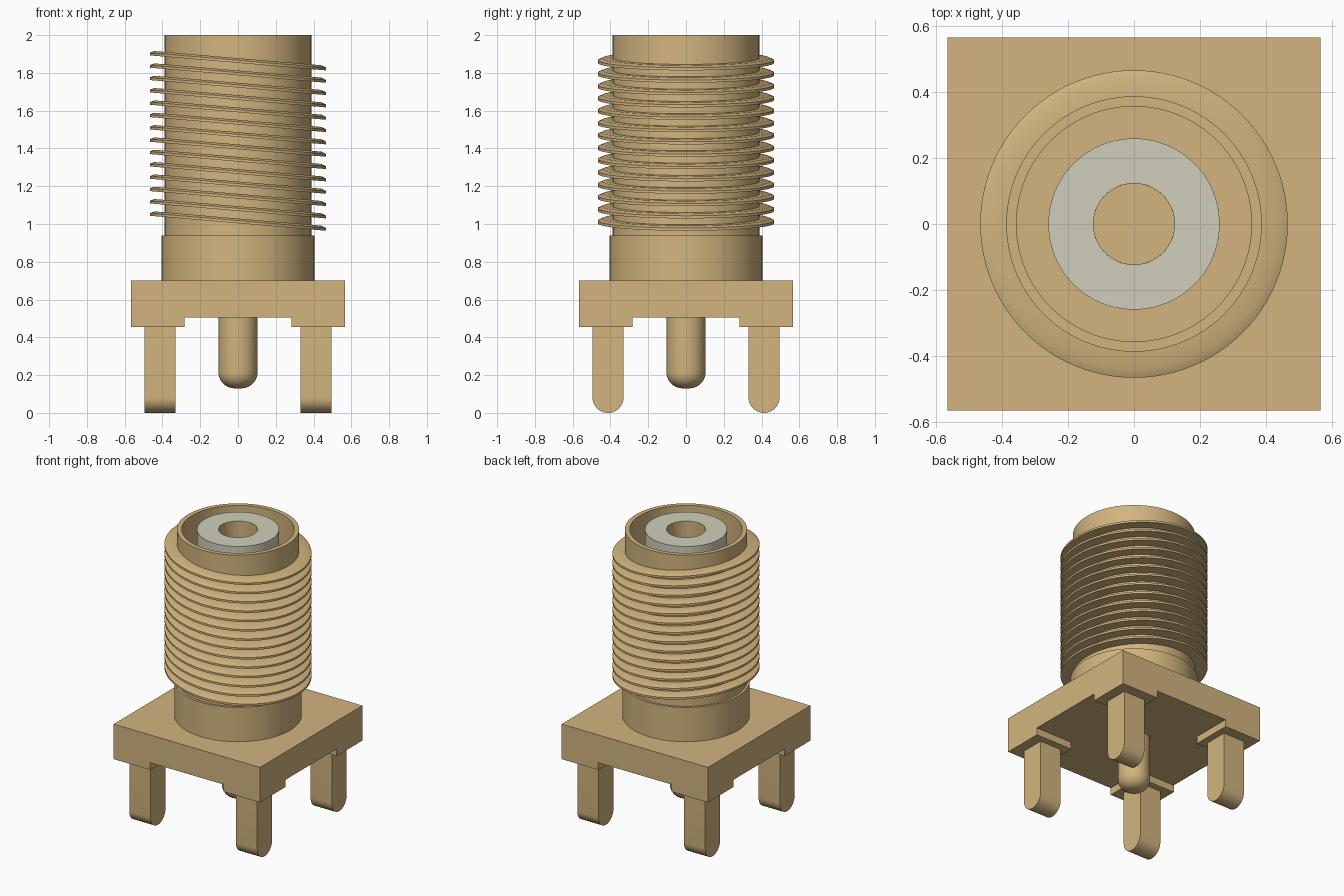
import bpy, bmesh, math
from mathutils import Vector

cube = bpy.data.objects.get("Cube")
if cube:
    bpy.data.objects.remove(cube, do_unlink=True)


def material(name, rgb):
    m = bpy.data.materials.new(name)
    m.use_nodes = True
    m.diffuse_color = (*rgb, 1)
    bsdf = m.node_tree.nodes["Principled BSDF"]
    bsdf.inputs["Base Color"].default_value = (*rgb, 1)
    bsdf.inputs["Roughness"].default_value = 0.6
    return m


GOLD = material("pale gold", (0.645, 0.462, 0.212))
CREAM = material("off white insulator", (0.63, 0.625, 0.50))


def finish(name, bm, mat, smooth=True):
    bmesh.ops.recalc_face_normals(bm, faces=bm.faces)
    me = bpy.data.meshes.new(name)
    bm.to_mesh(me)
    bm.free()
    me.materials.append(mat)
    ob = bpy.data.objects.new(name, me)
    bpy.context.collection.objects.link(ob)
    if smooth:
        bpy.ops.object.select_all(action='DESELECT')
        ob.select_set(True)
        bpy.context.view_layer.objects.active = ob
        bpy.ops.object.shade_smooth_by_angle(angle=math.radians(30))
    return ob


def revolve(profile, closed=False, steps=96):
    """Spin (radius, z) points about the z axis."""
    bm = bmesh.new()
    verts = [bm.verts.new((r, 0, z)) for r, z in profile]
    pairs = list(zip(verts, verts[1:]))
    if closed:
        pairs.append((verts[-1], verts[0]))
    edges = [bm.edges.new(p) for p in pairs]
    bmesh.ops.spin(bm, geom=verts + edges, cent=(0, 0, 0), axis=(0, 0, 1),
                   angle=math.tau, steps=steps, use_merge=True)
    bmesh.ops.remove_doubles(bm, verts=bm.verts, dist=1e-5)
    return bm


# Square base with four raised corner pads underneath
HALF, PAD = 0.567, 0.283
bm = bmesh.new()
bmesh.ops.create_grid(bm, x_segments=3, y_segments=3, size=HALF)
for v in bm.verts:
    for i in (0, 1):
        if abs(v.co[i]) < HALF * 0.9:
            v.co[i] = math.copysign(PAD, v.co[i])
    v.co.z = 0.505
under = list(bm.faces)
corners = [f for f in under
           if min(abs(f.calc_center_median().x), abs(f.calc_center_median().y)) > PAD]
top = bmesh.ops.extrude_face_region(bm, geom=under, use_keep_orig=True)["geom"]
bmesh.ops.translate(bm, vec=(0, 0, 0.195),
                    verts=[g for g in top if isinstance(g, bmesh.types.BMVert)])
for f in corners:
    new = bmesh.ops.extrude_discrete_faces(bm, faces=[f])["faces"][0]
    bmesh.ops.translate(bm, vec=(0, 0, -0.05), verts=new.verts)
bmesh.ops.remove_doubles(bm, verts=bm.verts, dist=1e-5)
bmesh.ops.dissolve_limit(bm, angle_limit=0.01, verts=bm.verts, edges=bm.edges)
finish("square_base", bm, GOLD, smooth=False)

# Mounting legs, each with a round end across its depth
LEG, R = 0.413, 0.0825
for sx, side in ((1, "left"), (-1, "right")):
    for sy, end in ((-1, "front"), (1, "back")):
        bm = bmesh.new()
        pts = [(R, 0.46)]
        pts += [(R * math.cos(a), R - R * math.sin(a))
                for a in (math.pi * i / 20 for i in range(21))]
        pts += [(-R, 0.46)]
        face = bm.faces.new([bm.verts.new((sx * LEG - R, sy * LEG + y, z)) for y, z in pts])
        ext = bmesh.ops.extrude_face_region(bm, geom=[face], use_keep_orig=True)["geom"]
        bmesh.ops.translate(bm, vec=(2 * R, 0, 0),
                            verts=[g for g in ext if isinstance(g, bmesh.types.BMVert)])
        finish(f"{end}_{side}_leg", bm, GOLD)

# Centre solder pin with a rounded tip
PR, FR = 0.103, 0.085
tip = [(PR - FR + FR * math.sin(a), 0.13 + FR - FR * math.cos(a))
       for a in (math.pi / 2 * i / 10 for i in range(11))]
finish("solder_pin", revolve([(0, 0.13)] + tip + [(PR, 0.51), (0, 0.51)], steps=64), GOLD)

# Collar and hollow barrel in one turned profile
finish("barrel", revolve([(0, 0.70), (0.404, 0.70), (0.404, 0.94), (0.388, 0.94),
                          (0.388, 2.0), (0.357, 2.0), (0.357, 1.2), (0, 1.2)]), GOLD)

# Insulator sleeve and the socket contact inside it
finish("insulator", revolve([(0.125, 1.2), (0.26, 1.2), (0.26, 2.0), (0.125, 2.0)],
                            closed=True), CREAM)
finish("socket_contact", revolve([(0, 1.2), (0.125, 1.2), (0.125, 1.999),
                                  (0.123, 1.999), (0.123, 1.35), (0, 1.35)], steps=64), GOLD)

# Thread ridges: one chamfered, sloping ring repeated up the barrel
bm = revolve([(0.37, 0.013), (0.442, 0.013), (0.467, 0.002),
              (0.467, -0.012), (0.37, -0.012)], closed=True)
for v in bm.verts:
    v.co.z += 1.016 - 0.085 * v.co.x
thread = finish("thread_ridges", bm, GOLD)
arr = thread.modifiers.new("repeat", 'ARRAY')
arr.count = 14
arr.use_relative_offset = False
arr.use_constant_offset = True
arr.constant_offset_displace = Vector((0, 0, 0.0653))
